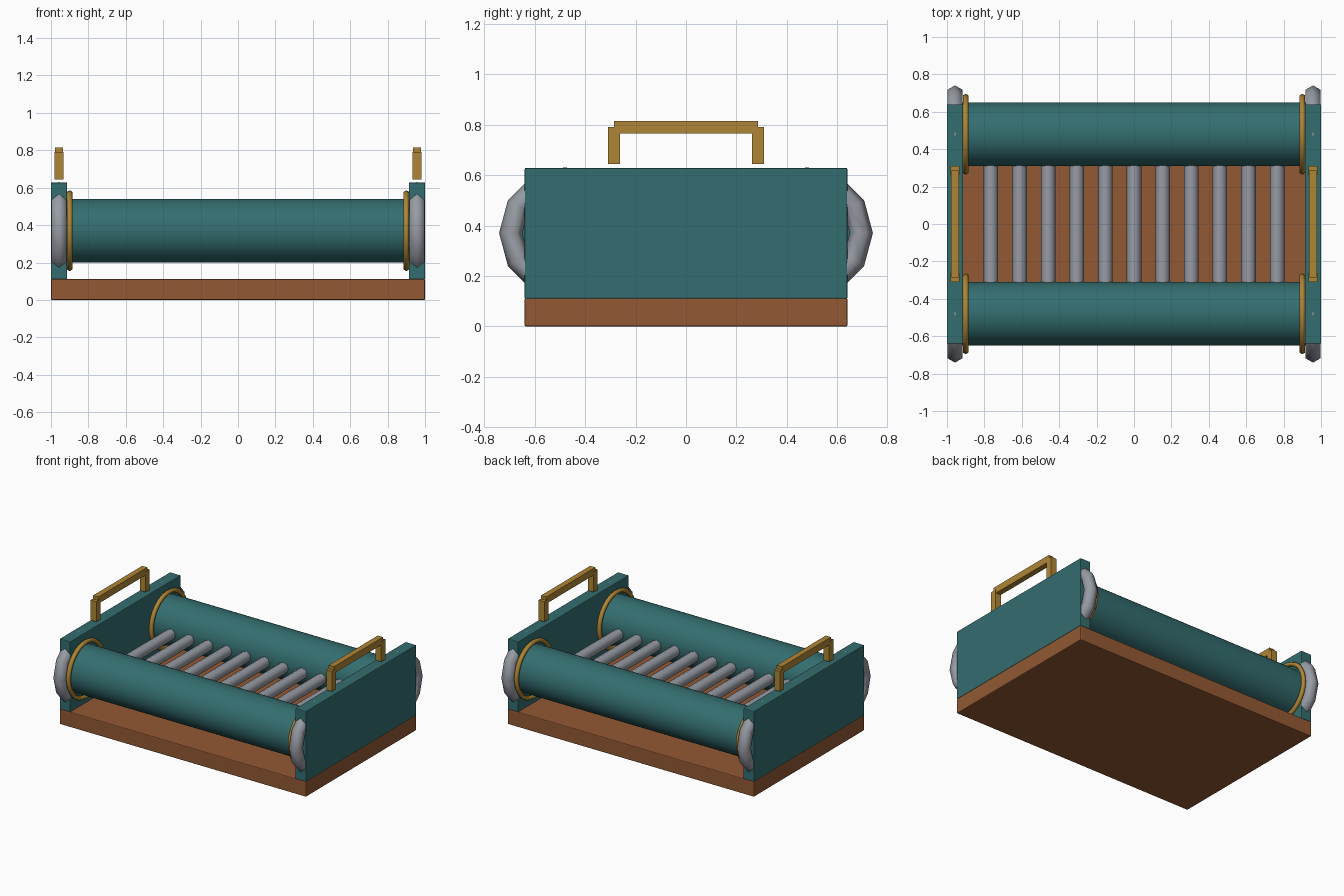
import bpy, math

if "Cube" in bpy.data.objects:
    bpy.data.objects.remove(bpy.data.objects["Cube"])

def mat(name, rgb):
    m = bpy.data.materials.new(name)
    m.diffuse_color = (*rgb, 1)
    m.use_nodes = True
    m.node_tree.nodes["Principled BSDF"].inputs["Base Color"].default_value = m.diffuse_color
    return m

TEAL = mat("teal paint", (0.034, 0.155, 0.16))
BROWN = mat("brown wood", (0.29, 0.10, 0.034))
GREY = mat("grey steel", (0.31, 0.33, 0.37))
GOLD = mat("brass", (0.43, 0.235, 0.035))

def finish(name, m, smooth=None):
    o = bpy.context.object
    o.name = name
    o.data.materials.append(m)
    if smooth:
        bpy.ops.object.shade_smooth_by_angle(angle=math.radians(smooth))
    return o

def box(name, m, x, y, z, bevel=0.0):
    # x, y, z are (min, max) pairs
    bpy.ops.mesh.primitive_cube_add(size=1, location=[sum(r) / 2 for r in (x, y, z)])
    o = bpy.context.object
    o.scale = [r[1] - r[0] for r in (x, y, z)]
    bpy.ops.object.transform_apply(location=False, rotation=False, scale=True)
    if bevel:
        b = o.modifiers.new("edge", "BEVEL")
        b.width, b.segments = bevel, 2
    return finish(name, m)

def rod(name, m, loc, r, length, rot, sides):
    bpy.ops.mesh.primitive_cylinder_add(vertices=sides, radius=r, depth=length,
                                        location=loc, rotation=rot)
    return finish(name, m, 50)

def ring(name, m, loc, major, minor, n_major, n_minor):
    # ring around the x axis
    bpy.ops.mesh.primitive_torus_add(major_radius=major, minor_radius=minor,
                                     major_segments=n_major, minor_segments=n_minor,
                                     location=loc, rotation=(0, math.pi / 2, 0))
    return finish(name, m, 70)

H = math.pi / 2
ROLL_Y, ROLL_Z = 0.48, 0.37

# base board
box("base", BROWN, (-1, 1), (-0.64, 0.64), (0, 0.112), 0.006)

# front and back rollers
for side, sy in (("front", -1), ("back", 1)):
    rod(side + "_roller", TEAL, (0, sy * ROLL_Y, ROLL_Z), 0.17, 1.84, (0, H, 0), 48)

for side, sx in (("left", -1), ("right", 1)):
    cx = sx * 0.957
    # end panel
    box(side + "_panel", TEAL, (cx - 0.043, cx + 0.043), (-0.64, 0.64), (0.11, 0.628), 0.005)
    for end, sy in (("front", -1), ("back", 1)):
        # coarse wheel ring in the panel, fine collar around the roller
        ring(f"{side}_{end}_wheel", GREY, (cx, sy * ROLL_Y, ROLL_Z), 0.215, 0.046, 12, 6)
        ring(f"{side}_{end}_collar", GOLD, (sx * 0.9, sy * ROLL_Y, ROLL_Z), 0.2, 0.016, 32, 6)
        # handle post
        y = sorted((sy * 0.262, sy * 0.31))
        box(f"{side}_{end}_handle_post", GOLD, (cx - 0.023, cx + 0.023), y, (0.643, 0.79))
    # handle grip
    box(side + "_handle_grip", GOLD, (cx - 0.021, cx + 0.021), (-0.285, 0.285), (0.765, 0.815))

# cross slats between the rollers
for i in range(11):
    rod(f"slat_{i + 1}", GREY, ((i - 5) * 0.153, 0, ROLL_Z - 0.01), 0.039, 0.63, (H, 0, 0), 8)
